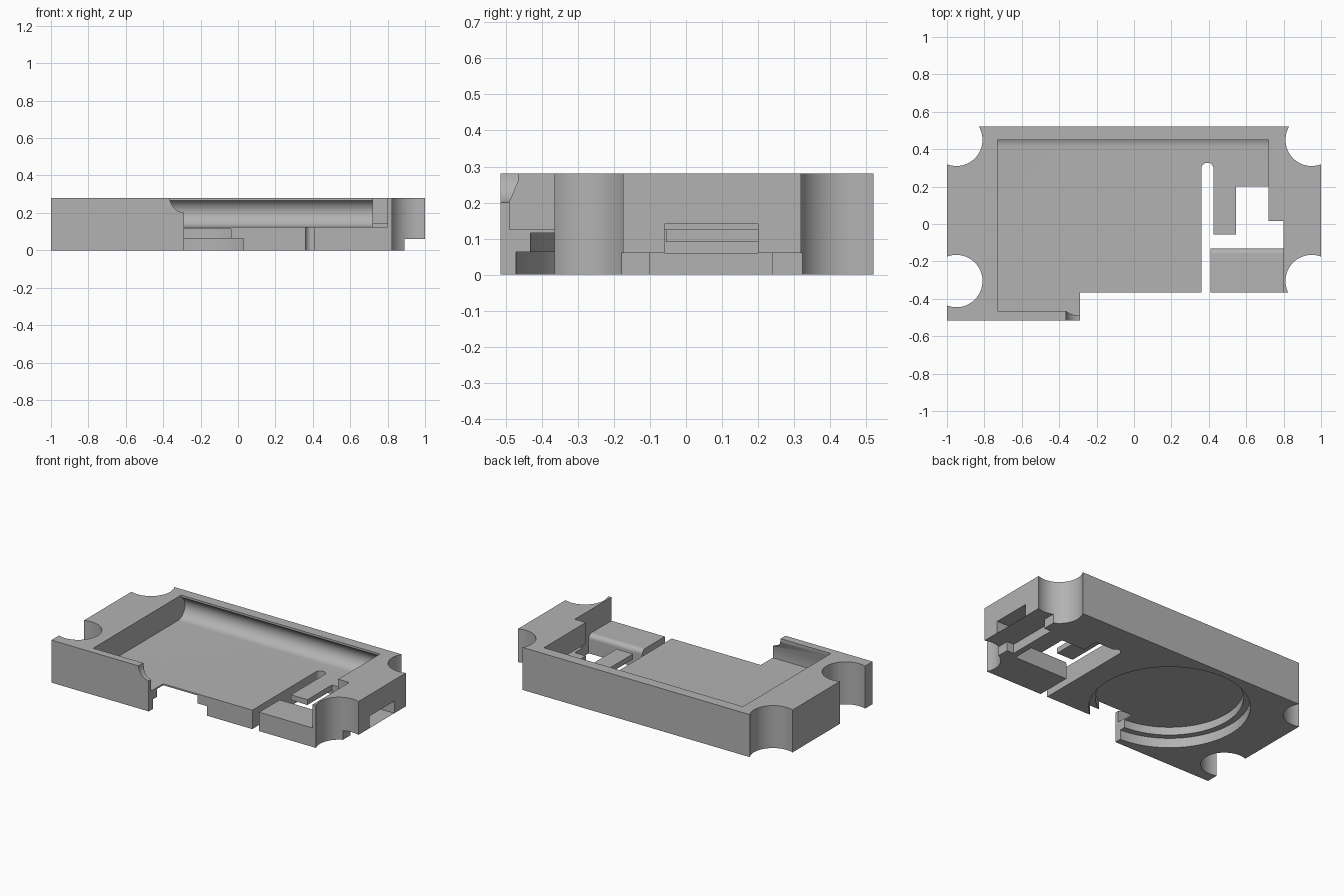
import bpy, bmesh
from math import sin, cos, radians
from mathutils import Matrix, Vector

if "Cube" in bpy.data.objects:
    bpy.data.objects.remove(bpy.data.objects["Cube"], do_unlink=True)

grey = bpy.data.materials.new("matte grey")
grey.use_nodes = True
COLOUR = (0.45, 0.45, 0.45, 1)
grey.diffuse_color = COLOUR
grey.node_tree.nodes["Principled BSDF"].inputs["Base Color"].default_value = COLOUR

# Maps from (profile u, profile v, depth) to (x, y, z)
AXES = {"x": lambda u, v, d: (d, u, v),
        "y": lambda u, v, d: (u, d, v),
        "z": lambda u, v, d: (u, v, d)}


def prism(name, profile, lo, hi, axis="z"):
    """Extrude a closed profile along an axis."""
    place = AXES[axis]
    bm = bmesh.new()
    face = bm.faces.new([bm.verts.new(place(u, v, lo)) for u, v in profile])
    res = bmesh.ops.extrude_face_region(bm, geom=[face])
    shift = Vector(place(0, 0, hi - lo))
    bmesh.ops.translate(bm, vec=shift,
                        verts=[g for g in res["geom"] if isinstance(g, bmesh.types.BMVert)])
    bmesh.ops.recalc_face_normals(bm, faces=bm.faces)
    mesh = bpy.data.meshes.new(name)
    bm.to_mesh(mesh)
    bm.free()
    mesh.materials.append(grey)
    obj = bpy.data.objects.new(name, mesh)
    bpy.context.collection.objects.link(obj)
    return obj


def arc(u, v, r, start, end, steps=16):
    angles = [radians(start + (end - start) * i / steps) for i in range(steps + 1)]
    return [(u + r * cos(a), v + r * sin(a)) for a in angles]


def rect(u0, u1, v0, v1):
    return [(u0, v0), (u1, v0), (u1, v1), (u0, v1)]


def circle(u, v, r, steps=64):
    return arc(u, v, r, 0, 360, steps)[:-1]


# Main body with the front step
HEIGHT, FLOOR, FRONT, BACK, STEP = 0.28, 0.125, -0.515, 0.52, -0.365
body = prism("housing", [(-1, FRONT), (-0.29, FRONT), (-0.29, STEP), (1, STEP),
                         (1, BACK), (-1, BACK)], 0, HEIGHT)

cutters = []


def cut(*args):
    cutters.append(prism(*args))


# Corner scallops
for side in (-1, 1):
    for y in (-0.305, 0.45):
        cut("corner_scallop_cutter", circle(side * 0.95, y, 0.14), -0.1, 0.4)

# Tray with an undercut front lip and a coved back wall
tray = [(-0.465, 0.4), (-0.465, 0.26)]
tray += [(-0.49, 0.2), (-0.49, FLOOR), (0.415, FLOOR)]
tray += arc(0.415, 0.2, 0.075, -85, 62)
tray += [(0.45, 0.4)]
cut("tray_cutter", tray, -0.73, 0.72, "x")
cut("tray_side_cutter", rect(0.6, 0.8, -0.6, 0.015), FLOOR, 0.4)

# Concave end on the front wall
wall_end = arc(-0.28, 0.285, 0.085, 180, 270) + [(-0.2, 0.2), (-0.2, 0.4), (-0.365, 0.4)]
cut("wall_end_cutter", wall_end, -0.6, -0.4, "y")

# Stepped round recess underneath
cut("recess_outer_cutter", circle(-0.27, 0.003, 0.475, 96), -0.1, 0.063)
cut("recess_inner_cutter", circle(-0.27, 0.003, 0.435, 96), -0.05, 0.115)

# Slot and opening around the spring tongue
opening = [(0.36, -0.5), (0.41, -0.5), (0.41, -0.13), (0.8, -0.13), (0.8, 0.015),
           (0.72, 0.015), (0.72, 0.2), (0.545, 0.2), (0.545, -0.055), (0.425, -0.055)]
opening += arc(0.3925, 0.295, 0.0325, 0, 180)
cut("opening_cutter", opening, -0.1, 0.135)
cut("tongue_relief_cutter", rect(0.37, 0.55, -0.12, 0.31), -0.1, 0.09)

# Rounded edge on the small shelf
edge = arc(-0.16, 0.095, 0.03, 0, 90) + [(-0.16, 0.13), (-0.12, 0.13), (-0.12, 0.095)]
cut("shelf_edge_cutter", edge, 0.405, 0.8, "x")

# Side window with the stepped recess below it
cut("window_cutter", rect(-0.06, 0.2, 0.06, 0.14), 0.7, 1.1, "x")
cut("side_recess_cutter", rect(0.89, 1.1, -0.25, 0.4), -0.1, 0.06)
cut("side_step_cutter", rect(0.84, 0.95, -0.1, 0.24), -0.1, 0.06)

for cutter in cutters:
    cutter.hide_render = True
    mod = body.modifiers.new(cutter.name, "BOOLEAN")
    mod.operation = "DIFFERENCE"
    mod.solver = "EXACT"
    mod.object = cutter

# Apply the cuts and remove the cutters
bpy.ops.object.select_all(action="DESELECT")
body.select_set(True)
bpy.context.view_layer.objects.active = body
for mod in list(body.modifiers):
    bpy.ops.object.modifier_apply(modifier=mod.name)
for cutter in cutters:
    bpy.data.objects.remove(cutter, do_unlink=True)
bpy.ops.object.shade_smooth_by_angle(angle=radians(30))
